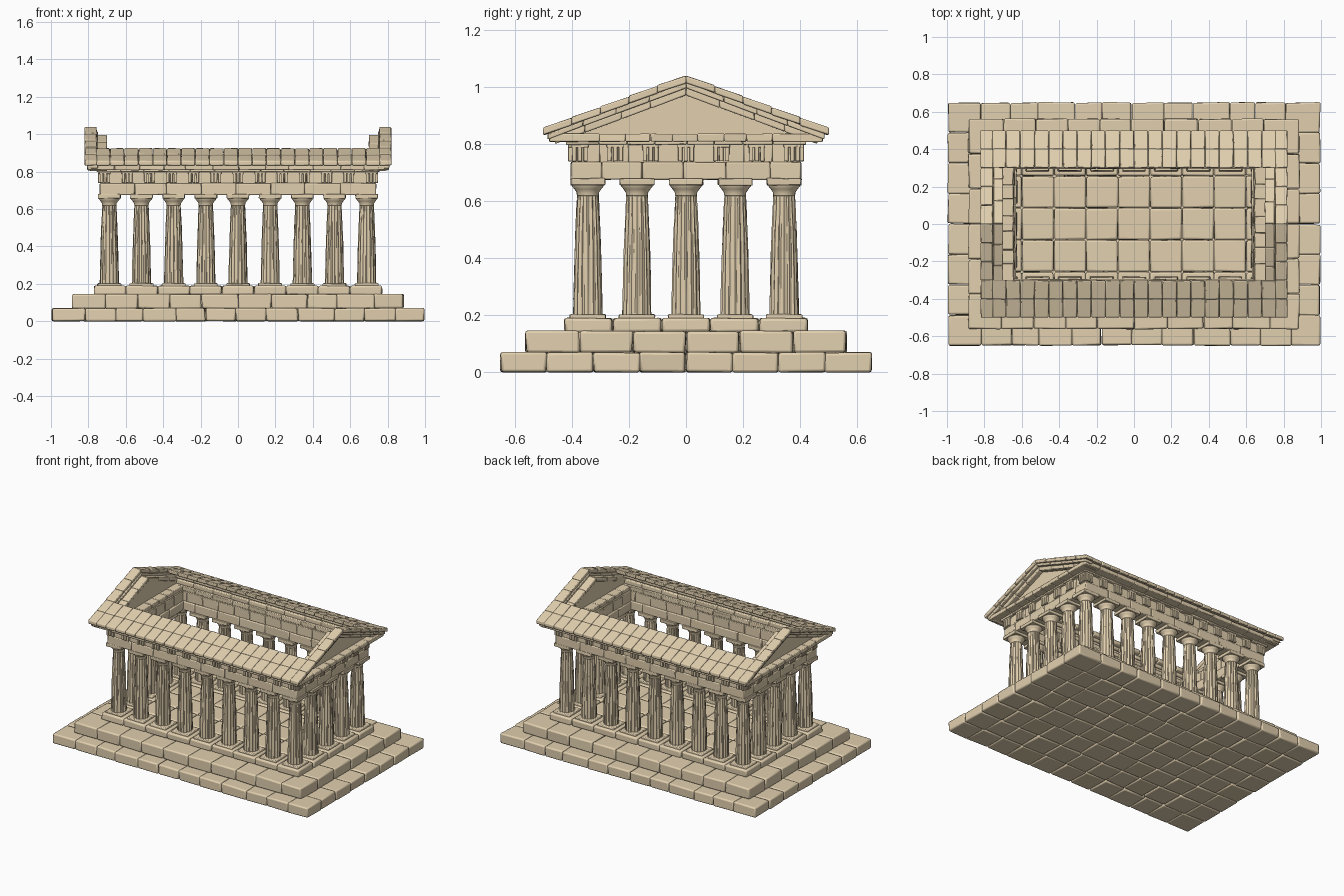
import bpy, bmesh, math, random

if "Cube" in bpy.data.objects:
    bpy.data.objects.remove(bpy.data.objects["Cube"])

random.seed(4)
stone = bpy.data.materials.new("sandstone")
stone.diffuse_color = (0.76, 0.63, 0.43, 1)
stone.use_nodes = True
stone.node_tree.nodes["Principled BSDF"].inputs["Base Color"].default_value = stone.diffuse_color
STEP = 0.172            # column spacing
SLOPE = 0.37            # roof pitch
APEX = 1.04


def finish(name, bm, bevel=0.006, angle=40):
    bmesh.ops.recalc_face_normals(bm, faces=bm.faces)
    me = bpy.data.meshes.new(name)
    bm.to_mesh(me)
    bm.free()
    ob = bpy.data.objects.new(name, me)
    bpy.context.collection.objects.link(ob)
    me.materials.append(stone)
    if bevel:
        m = ob.modifiers.new("worn_edges", 'BEVEL')
        m.width = bevel
        m.segments = 2
        m.limit_method = 'ANGLE'
        m.angle_limit = math.radians(40)
    bpy.ops.object.select_all(action='DESELECT')
    ob.select_set(True)
    bpy.context.view_layer.objects.active = ob
    bpy.ops.object.shade_smooth_by_angle(angle=math.radians(angle))
    return ob


def prism(bm, x0, x1, profile, wob=0.002):
    """Extrude a y-z outline from x0 to x1, with slightly uneven corners."""
    j = lambda: random.uniform(-wob, wob)
    a, b = [[bm.verts.new((x + j(), y + j(), max(0, z + j() * 0.6))) for y, z in profile]
            for x in (x0, x1)]
    bm.faces.new(a)
    bm.faces.new(b[::-1])
    n = len(a)
    for i in range(n):
        k = (i + 1) % n
        bm.faces.new((a[i], b[i], b[k], a[k]))


def block(bm, x0, x1, y0, y1, z0, z1, wob=0.002):
    prism(bm, x0, x1, [(y0, z0), (y1, z0), (y1, z1), (y0, z1)], wob)


def cuts(lo, hi, n, uneven=0.0):
    w = (hi - lo) / n
    c = [lo + i * w + (random.uniform(-uneven, uneven) * w if 0 < i < n else 0) for i in range(n + 1)]
    return list(zip(c, c[1:]))


def grid(bm, X, Y, z0, z1, nx, ny, uneven, wob):
    for y0, y1 in cuts(-Y, Y, ny):
        for x0, x1 in cuts(-X, X, nx, uneven):
            block(bm, x0 + .001, x1 - .001, y0 + .001, y1 - .001, z0, z1, wob)


def ring(bm, X, Y, depth, z0, z1, nx, ny, uneven=0.08, depth_x=None):
    """Course of blocks around a rectangle."""
    dx = depth_x or depth
    for s in (-1, 1):
        ya, yb = sorted((s * Y, s * (Y - depth)))
        for x0, x1 in cuts(-X, X, nx, uneven):
            block(bm, x0, x1, ya, yb, z0, z1)
        xa, xb = sorted((s * X, s * (X - dx)))
        for y0, y1 in cuts(-Y + depth, Y - depth, ny, uneven):
            block(bm, xa, xb, y0, y1, z0, z1)


# Stepped base
bm = bmesh.new()
grid(bm, 0.995, 0.65, 0, 0.07, 12, 8, 0.12, 0.004)
finish("lower_step", bm, 0.009)
bm = bmesh.new()
grid(bm, 0.885, 0.562, 0.068, 0.145, 10, 6, 0.12, 0.004)
finish("middle_step", bm, 0.009)
bm = bmesh.new()
grid(bm, 4.48 * STEP, 2.48 * STEP, 0.14, 0.19, 9, 5, 0, 0.003)
finish("floor_blocks", bm, 0.01)

# Columns around the edge
spots = [(i * STEP, k * STEP) for i in range(-4, 5) for k in range(-2, 3)
         if abs(i) == 4 or abs(k) == 2]
pads, shafts, caps = bmesh.new(), bmesh.new(), bmesh.new()
FL, SEG = 16, 48


def lathe(bm, cx, cy, rings, flute, seg):
    loops = []
    for r, z in rings:
        lp = []
        for s in range(seg):
            a = 2 * math.pi * s / seg
            dip = flute if s % 3 else 0
            rr = r * (1 - dip) + (random.uniform(-.0012, .0012) if flute else 0)
            lp.append(bm.verts.new((cx + rr * math.cos(a), cy + rr * math.sin(a), z)))
        loops.append(lp)
    for a, b in zip(loops, loops[1:]):
        for s in range(seg):
            t = (s + 1) % seg
            bm.faces.new((a[s], a[t], b[t], b[s]))
    bm.faces.new(loops[0][::-1])
    bm.faces.new(loops[-1])


for x, y in spots:
    block(pads, x - .063, x + .063, y - .063, y + .063, 0.18, 0.203)
    lathe(shafts, x, y, [(.051, .195), (.050, .26), (.048, .34), (.046, .42), (.043, .50),
                         (.040, .57), (.037, .632)], 0.085, SEG)
    lathe(caps, x, y, [(.037, .618), (.039, .624), (.039, .630), (.047, .642), (.055, .652),
                       (.056, .658)], 0, 24)
    block(caps, x - .060, x + .060, y - .060, y + .060, 0.656, 0.680)
finish("column_pads", pads, 0.005)
finish("fluted_shafts", shafts, 0, 25)
finish("capitals", caps, 0.003)

# Entablature: beam course, frieze, cornice
bm = bmesh.new()
ring(bm, 0.738, 0.403, 0.108, 0.675, 0.738, 8, 4)
finish("architrave", bm, 0.006)
bm = bmesh.new()
ring(bm, 0.733, 0.398, 0.095, 0.735, 0.802, 12, 6, 0)
finish("frieze", bm, 0.004)

bm = bmesh.new()
for s in (-1, 1):
    for i in range(-6, 7):                      # long sides
        for b in (-1, 0, 1):
            x = i * 0.1185 + b * 0.020
            y0, y1 = sorted((s * .39, s * .413))
            block(bm, x - .0075, x + .0075, y0, y1, .74, .793, .0005)
        block(bm, i * .1185 - .03, i * .1185 + .03, y0, y1, .788, .802, .0005)
    for i in range(-3, 4):                      # gable ends
        for b in (-1, 0, 1):
            y = i * 0.124 + b * 0.020
            x0, x1 = sorted((s * .725, s * .748))
            block(bm, x0, x1, y - .0075, y + .0075, .74, .793, .0005)
        block(bm, x0, x1, i * .124 - .03, i * .124 + .03, .788, .802, .0005)
finish("triglyphs", bm, 0.002)

bm = bmesh.new()
ring(bm, 0.755, 0.42, 0.115, 0.798, 0.812, 12, 6)
ring(bm, 0.805, 0.478, 0.175, 0.808, 0.836, 12, 7, 0.1, 0.16)
finish("cornice", bm, 0.004)


def roof_z(y):
    return APEX - SLOPE * abs(y)


def rake(bm, x0, x1, ya, yb, drop, thick, lift=0.0, wob=0.0015):
    """Sloped slab between ya and yb, measured down from the roof plane."""
    za, zb = roof_z(ya) - drop, roof_z(yb) - drop + lift
    prism(bm, x0, x1, [(ya, za), (yb, zb), (yb, zb - thick), (ya, za - thick)], wob)


# Two rows of roof tiles on each long side, open in the middle
bm, under = bmesh.new(), bmesh.new()
for s in (-1, 1):
    for y0, y1 in ((0.30, 0.402), (0.398, 0.50)):
        for x0, x1 in cuts(-.76, .76, 20):
            rake(bm, x0 + .0008, x1 - .0008, s * y0, s * y1, 0.002, 0.026, 0.004)
    for x0, x1 in cuts(-.72, .72, 10, .1):      # carrying beams
        rake(under, x0, x1, s * .32, s * .47, 0.026, 0.022)
        ya, yb = sorted((s * .32, s * .40))
        block(under, x0, x1, ya, yb, .832, .865)
finish("roof_tiles", bm, 0.006)
finish("roof_beams", under, 0.006)

# Gables: stacked raking courses and a recessed triangular wall
top, mid, low, wall = (bmesh.new() for _ in range(4))
for s in (-1, 1):
    for side in (-1, 1):
        for y0, y1 in cuts(0, .50, 5):
            rake(top, *sorted((s * .755, s * .82)), side * y0, side * y1, 0, .026, .003)
        for y0, y1 in cuts(0, .485, 4, .1):
            rake(mid, *sorted((s * .75, s * .808)), side * y0, side * y1, .024, .02)
        for y0, y1 in cuts(0, .46, 4, .1):
            rake(low, *sorted((s * .70, s * .79)), side * y0, side * y1, .042, .027)
    prism(wall, *sorted((s * .705, s * .755)), [(-.44, .83), (.44, .83), (0, .99)], 0)
finish("gable_tiles", top, 0.005)
finish("gable_moulding", mid, 0.004)
finish("gable_rafters", low, 0.005)
finish("gable_wall", wall, 0.002)
